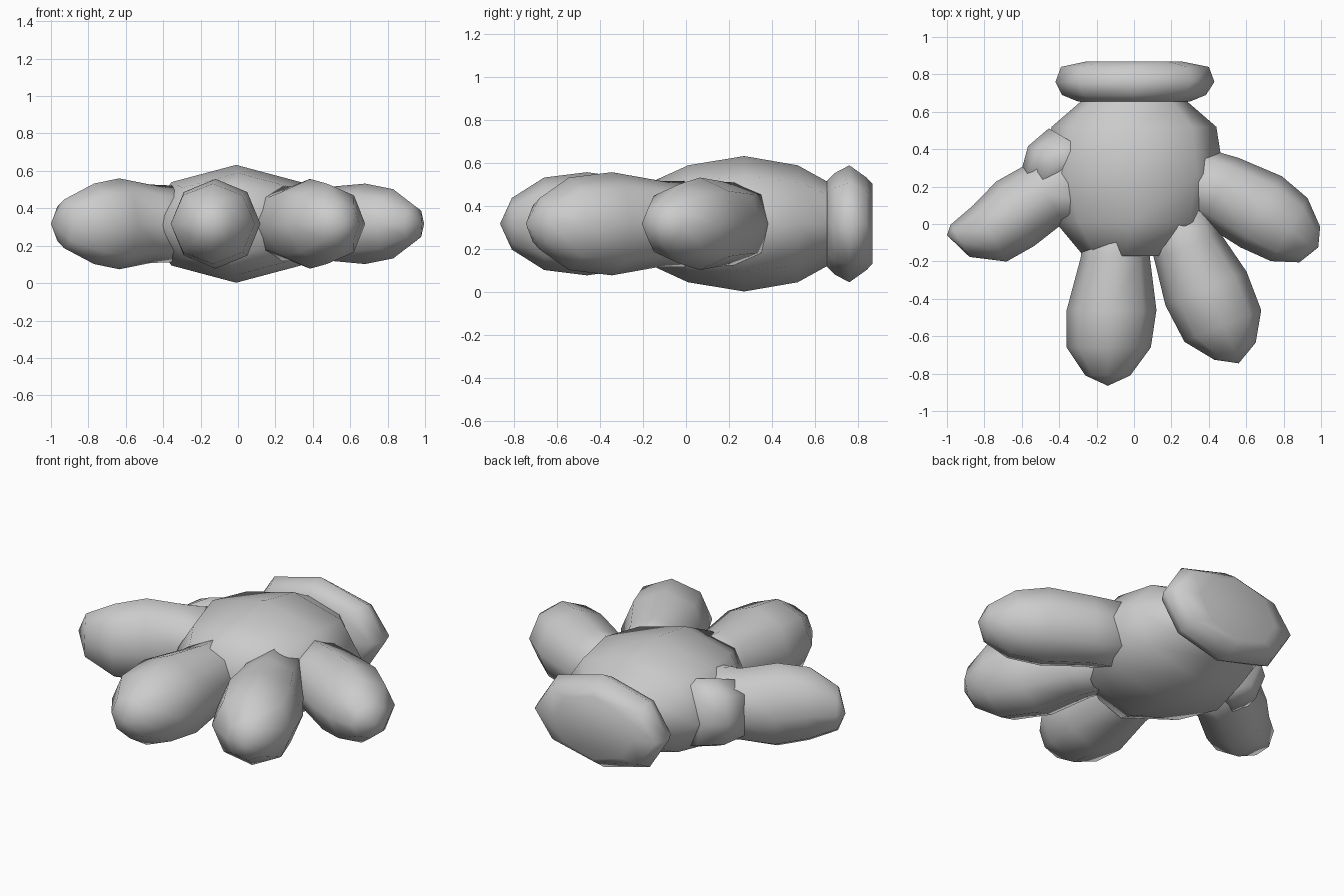
import bpy, bmesh, math
from mathutils import Vector

MID = 0.317   # height of the hand's centre plane
SIDES = 8

grey = bpy.data.materials.new("glove_grey")
grey.diffuse_color = (0.6, 0.6, 0.6, 1)


def loft(name, direction, rings, tip=None):
    """Skin eight-sided rings (x, y, half width, half height) along a flat path."""
    d = Vector((direction[0], direction[1], 0)).normalized()
    side = Vector((-d.y, d.x, 0))
    bm = bmesh.new()
    loops = []
    for x, y, hw, hz in rings:
        loop = []
        for i in range(SIDES):
            a = 2 * math.pi * i / SIDES
            p = Vector((x, y, MID)) + side * hw * math.cos(a)
            p.z += hz * math.sin(a)
            loop.append(bm.verts.new(p))
        loops.append(loop)
    for a, b in zip(loops, loops[1:]):
        for i in range(SIDES):
            j = (i + 1) % SIDES
            bm.faces.new((a[i], a[j], b[j], b[i]))
    bm.faces.new(loops[0])
    if tip:
        t = bm.verts.new((tip[0], tip[1], MID))
        for i in range(SIDES):
            bm.faces.new((loops[-1][i], loops[-1][(i + 1) % SIDES], t))
    else:
        bm.faces.new(loops[-1])
    bmesh.ops.recalc_face_normals(bm, faces=bm.faces)
    mesh = bpy.data.meshes.new(name)
    bm.to_mesh(mesh)
    bm.free()
    mesh.materials.append(grey)
    mesh.shade_smooth()
    ob = bpy.data.objects.new(name, mesh)
    bpy.context.collection.objects.link(ob)
    return ob


# Palm, from wrist to knuckles
loft("palm", (0, -1), [
    (0, 0.72, 0.27, 0.19), (0, 0.65, 0.29, 0.20), (0, 0.52, 0.44, 0.272),
    (-0.01, 0.27, 0.49, 0.315), (0, 0.01, 0.42, 0.272), (-0.05, -0.17, 0.22, 0.19)])

# Rolled cuff behind the wrist
loft("cuff", (0, 1), [
    (0, 0.655, 0.30, 0.20), (0, 0.69, 0.385, 0.235), (0.005, 0.76, 0.425, 0.272),
    (0.005, 0.84, 0.395, 0.215), (0, 0.868, 0.26, 0.185)])

# Thumb
loft("thumb", (-0.85, -0.5), [
    (-0.24, 0.27, 0.30, 0.20), (-0.47, 0.165, 0.185, 0.21), (-0.635, 0.055, 0.20, 0.243),
    (-0.77, -0.05, 0.175, 0.215), (-0.93, -0.09, 0.10, 0.13)], (-0.995, -0.09))
bpy.data.objects["thumb"].data.vertices[-1].co.xy = (-1.0, -0.06)

# Fingers
loft("middle_finger", (0, -1), [
    (-0.08, 0.12, 0.17, 0.20), (-0.10, -0.18, 0.185, 0.20), (-0.12, -0.46, 0.24, 0.24),
    (-0.135, -0.66, 0.225, 0.215), (-0.14, -0.81, 0.12, 0.12)], (-0.14, -0.865))
loft("ring_finger", (0.38, -0.92), [
    (0.19, 0.12, 0.17, 0.20), (0.285, -0.12, 0.19, 0.20), (0.385, -0.345, 0.235, 0.24),
    (0.475, -0.545, 0.222, 0.215), (0.54, -0.68, 0.12, 0.12)], (0.56, -0.745))
loft("little_finger", (0.86, -0.5), [
    (0.22, 0.27, 0.18, 0.19), (0.46, 0.18, 0.20, 0.195), (0.68, 0.065, 0.22, 0.215),
    (0.83, -0.03, 0.195, 0.185), (0.94, -0.11, 0.11, 0.10)], (0.985, -0.125))

# Webs that fill the gaps between the digits and the palm
loft("thumb_web", (-0.5, -0.85), [
    (-0.30, 0.42, 0.18, 0.20), (-0.42, 0.33, 0.17, 0.20), (-0.5, 0.22, 0.12, 0.17)])
